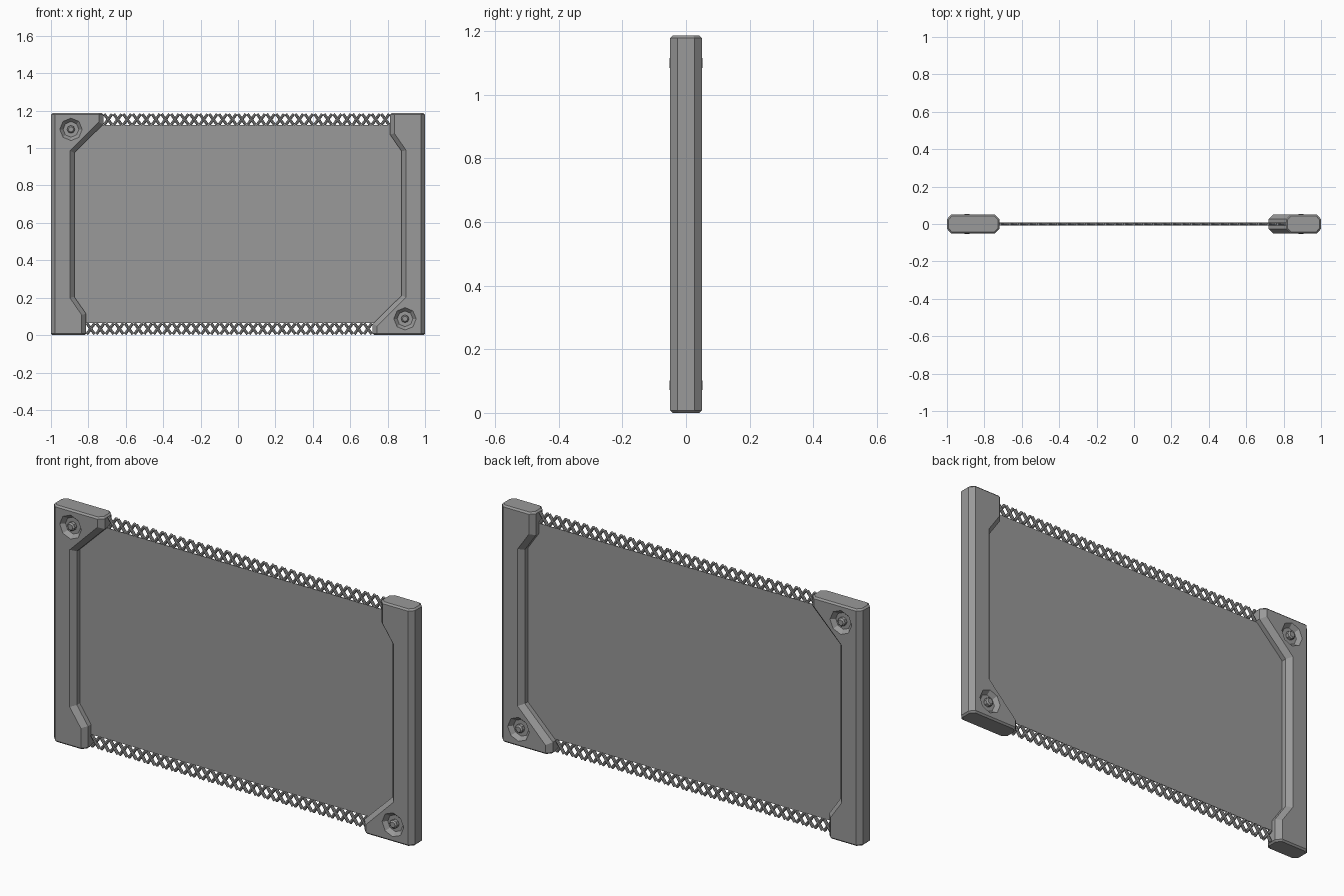
import bpy, bmesh, math
from mathutils import Matrix, Vector

if "Cube" in bpy.data.objects:
    bpy.data.objects.remove(bpy.data.objects["Cube"])

H = 1.187            # overall height
BX, BZ = -0.893, 1.1   # bolt centre on the left frame


def make(name, bm):
    bmesh.ops.recalc_face_normals(bm, faces=bm.faces)
    me = bpy.data.meshes.new(name)
    bm.to_mesh(me)
    bm.free()
    ob = bpy.data.objects.new(name, me)
    bpy.context.collection.objects.link(ob)
    return ob


def lathe(bm, profile, n, cx, cz):
    # closed stack of n-sided rings along y, profile = (radius, y)
    rings = [[bm.verts.new((cx + r * math.cos(i * math.tau / n), y,
                            cz + r * math.sin(i * math.tau / n)))
              for i in range(n)] for r, y in profile]
    for a, b in zip(rings, rings[1:]):
        for i in range(n):
            j = (i + 1) % n
            bm.faces.new((a[i], a[j], b[j], b[i]))
    bm.faces.new(rings[0])
    bm.faces.new(rings[-1])


# Left frame: outline at mid thickness and narrower outline on the faces
full = [(-1, 0), (-.813, 0), (-.813, .115), (-.875, .205),
        (-.875, .975), (-.72, 1.127), (-.72, H), (-1, H)]
face = [(-.978, 0), (-.836, 0), (-.836, .108), (-.898, .198),
        (-.898, .985), (-.744, 1.139), (-.744, H), (-.978, H)]
bm = bmesh.new()
layers = [[bm.verts.new((x, y, z)) for x, z in o]
          for o, y in ((face, -.05), (full, -.026), (full, .026), (face, .05))]
for a, b in zip(layers, layers[1:]):
    for i in (1, 2, 3, 4, 5, 7):
        j = (i + 1) % 8
        bm.faces.new((a[i], a[j], b[j], b[i]))
bm.faces.new(layers[0])
bm.faces.new(layers[-1])
# octagonal end caps with a small bevel
rim = []
for i, j in ((0, 1), (6, 7)):
    cap = bm.faces.new([l[i] for l in layers] + [l[j] for l in reversed(layers)])
    rim += list(cap.edges)
bmesh.ops.recalc_face_normals(bm, faces=bm.faces)
bmesh.ops.bevel(bm, geom=rim, offset=.008, segments=1, affect='EDGES')
left = make("left_frame", bm)

# Octagonal bolt recesses on both sides
for s in (-1, 1):
    bm = bmesh.new()
    lathe(bm, [(.068, s * .06), (.06, s * .05), (.042, s * .03)], 8, BX, BZ)
    cutter = make("recess_cutter", bm)
    cutter.hide_render = True
    mod = left.modifiers.new("recess", 'BOOLEAN')
    mod.object = cutter
    mod.solver = 'EXACT'
    bpy.context.view_layer.objects.active = left
    bpy.ops.object.modifier_apply(modifier=mod.name)
    bpy.data.objects.remove(cutter)

# Bolt running through the frame, chamfered ends standing slightly proud
bm = bmesh.new()
lathe(bm, [(.014, -.0525), (.021, -.046), (.021, .046), (.014, .0525)], 8, BX, BZ)
bolt = make("left_bolt", bm)

# Right frame and bolt: half turn of the left ones
for ob, name in ((left, "right_frame"), (bolt, "right_bolt")):
    c = bpy.data.objects.new(name, ob.data.copy())
    c.data.transform(Matrix.Translation((0, 0, H)) @ Matrix.Rotation(math.pi, 4, 'Y'))
    bpy.context.collection.objects.link(c)

# Thin screen panel
bm = bmesh.new()
bmesh.ops.create_cube(bm, size=1, matrix=Matrix.Translation((0, 0, H / 2)) @
                      Matrix.Diagonal((1.8, .004, 1.057, 1)))
make("panel", bm)


def rod(bm, p, q, r):
    d = Vector(q) - Vector(p)
    m = Matrix.Translation((Vector(p) + Vector(q)) / 2) @ d.to_track_quat('Z', 'Y').to_matrix().to_4x4()
    bmesh.ops.create_cone(bm, cap_ends=True, segments=8, radius1=r, radius2=r,
                          depth=d.length, matrix=m)


# Crossed lacing along the top and bottom edges
for name, x0, x1, zc in (("top_lacing", -.72, .813, H - .034),
                         ("bottom_lacing", -.813, .72, .034)):
    bm = bmesh.new()
    n, hx, hz = 30, .021, .029
    for i in range(n):
        x = x0 + (i + .5) * (x1 - x0) / n
        for s in (-1, 1):
            rod(bm, (x - hx, s * .001, zc - s * hz), (x + hx, s * .001, zc + s * hz), .0078)
    make(name, bm)

# Dark grey finish on every part
grey = bpy.data.materials.new("dark_grey")
grey.diffuse_color = (.32, .32, .32, 1)
grey.use_nodes = True
grey.node_tree.nodes["Principled BSDF"].inputs["Base Color"].default_value = grey.diffuse_color
for ob in bpy.context.collection.objects:
    ob.data.materials.clear()
    ob.data.materials.append(grey)
